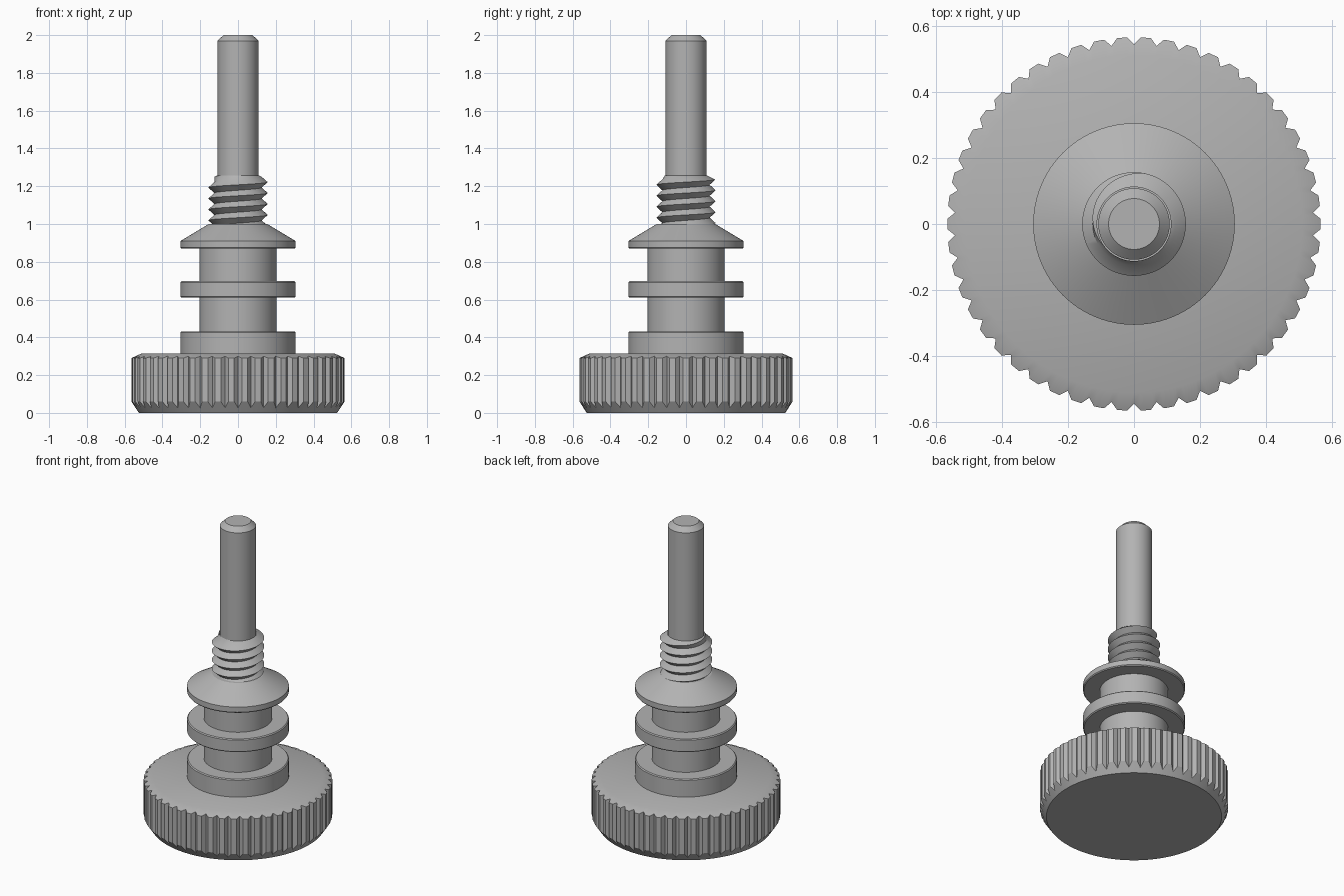
import bpy
import bmesh
from math import cos, sin, pi, tau, radians

if "Cube" in bpy.data.objects:
    bpy.data.objects.remove(bpy.data.objects["Cube"], do_unlink=True)

# One grey metal for everything
steel = bpy.data.materials.new("grey_steel")
steel.use_nodes = True
GREY = (0.45, 0.45, 0.45, 1)
steel.diffuse_color = GREY
steel.node_tree.nodes["Principled BSDF"].inputs["Base Color"].default_value = GREY


def finish(name, bm, angle=30):
    bmesh.ops.remove_doubles(bm, verts=bm.verts, dist=1e-5)
    bmesh.ops.recalc_face_normals(bm, faces=bm.faces)
    mesh = bpy.data.meshes.new(name)
    bm.to_mesh(mesh)
    bm.free()
    mesh.materials.append(steel)
    obj = bpy.data.objects.new(name, mesh)
    bpy.context.collection.objects.link(obj)
    bpy.ops.object.select_all(action="DESELECT")
    obj.select_set(True)
    bpy.context.view_layer.objects.active = obj
    bpy.ops.object.shade_smooth_by_angle(angle=radians(angle))
    return obj


def skin(bm, columns, closed=True):
    """Bridge columns of vertices into quads; cap both ends when closed."""
    grid = [[bm.verts.new(p) for p in col] for col in columns]
    count = len(grid)
    for i in range(count if closed else count - 1):
        a, b = grid[i], grid[(i + 1) % count]
        for j in range(len(a) - 1):
            bm.faces.new((a[j], b[j], b[j + 1], a[j + 1]))
    if closed:
        bm.faces.new([col[0] for col in reversed(grid)])
        bm.faces.new([col[-1] for col in grid])


def column(profile, angle):
    return [(r * cos(angle), r * sin(angle), z) for r, z in profile]


def lathe(name, profile, sides=96):
    bm = bmesh.new()
    skin(bm, [column(profile, tau * i / sides) for i in range(sides)])
    return finish(name, bm)


def disc(r, low, high, b=0.006):
    """Profile of a disc with slightly eased edges."""
    return [(r - b, low), (r, low + b), (r, high - b), (r - b, high)]


# Knurled knob: each tooth has a V valley and a flat crest between chamfers
TEETH = 50
crest = [(0.525, 0), (0.565, 0.06), (0.565, 0.29), (0.51, 0.315)]
valley = [(0.525, 0), (0.543, 0.027), (0.543, 0.3), (0.51, 0.315)]
columns = []
for i in range(TEETH):
    for offset, profile in ((-0.22, crest), (0.22, crest), (0.5, valley)):
        columns.append(column(profile, tau * (i + offset) / TEETH))
bm = bmesh.new()
skin(bm, columns)
finish("knurled_knob", bm)

# Collars and neck
lathe("base_collar", disc(0.305, 0.3, 0.432))
lathe("neck", [(0.205, 0.42), (0.205, 0.88)])
lathe("middle_collar", disc(0.305, 0.61, 0.697))
lathe("cone_collar", [(0.3, 0.87), (0.305, 0.876), (0.305, 0.91), (0.155, 1.0)])

# Thread: a helical strip of crests and roots, trimmed at both ends
PITCH, ROOT, CREST, LOW, HIGH, STEPS = 0.058, 0.125, 0.157, 0.99, 1.257, 64
columns = []
for i in range(STEPS + 1):
    turn = i / STEPS
    col = []
    for k in range(-2, 14):
        z = LOW + PITCH * (k / 2 + turn - 0.5)
        z = min(max(z, LOW), HIGH)
        r = CREST if k % 2 else ROOT
        r = min(r, 0.112 + 2 * (HIGH - z))
        col.append((r * cos(tau * turn), r * sin(tau * turn), z))
    columns.append(col)
bm = bmesh.new()
skin(bm, columns, closed=False)
bmesh.ops.dissolve_degenerate(bm, edges=bm.edges, dist=1e-5)
finish("screw_thread", bm)

# Plain pin with a chamfered tip
lathe("pin", [(0.108, 0.98), (0.108, 1.97), (0.077, 2.0)])
